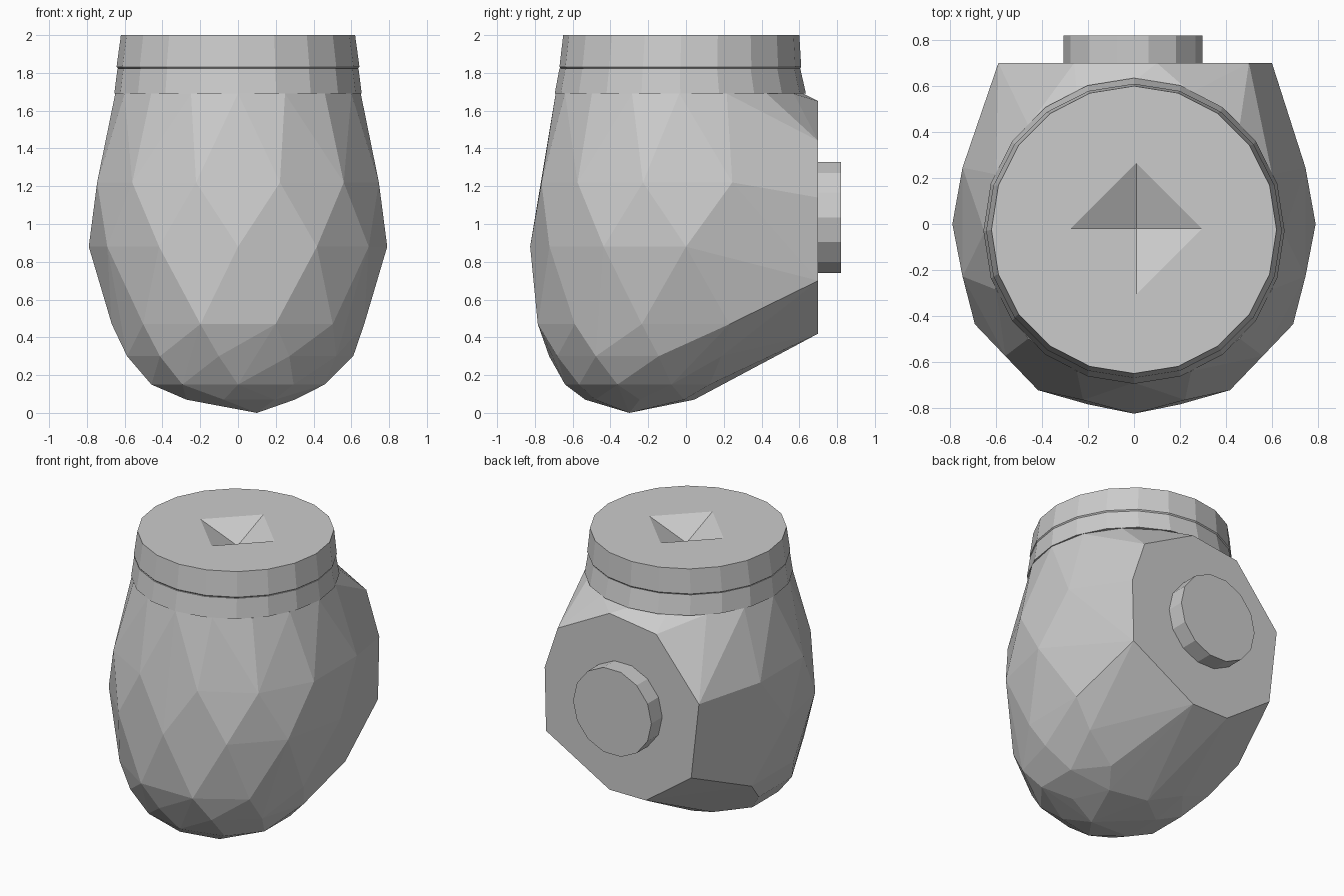
import bpy, bmesh, math
from math import cos, sin, pi

if "Cube" in bpy.data.objects:
    bpy.data.objects.remove(bpy.data.objects["Cube"])


def make_object(name, bm):
    bmesh.ops.recalc_face_normals(bm, faces=bm.faces[:])
    me = bpy.data.meshes.new(name)
    bm.to_mesh(me)
    bm.free()
    ob = bpy.data.objects.new(name, me)
    bpy.context.scene.collection.objects.link(ob)
    return ob


def loft(name, rings):
    """Closed solid through rings that share one vertex count."""
    bm = bmesh.new()
    loops = [[bm.verts.new(p) for p in r] for r in rings]
    n = len(loops[0])
    for a, b in zip(loops, loops[1:]):
        for i in range(n):
            bm.faces.new((a[i], a[(i + 1) % n], b[(i + 1) % n], b[i]))
    bm.faces.new(loops[0][::-1])
    bm.faces.new(loops[-1])
    return make_object(name, bm)


def spow(v, e):
    return math.copysign(abs(v) ** e, v)


# Faceted body: hull of staggered rings and the flat back plate outline
# ring: z, half width, front y, back y, sides, furthest y kept, phase
body_rings = [
    (0.07, 0.30, -0.54, 0.05, 7, 0.1, 0.0),
    (0.15, 0.48, -0.64, 0.20, 10, 0.2, 0.5),
    (0.30, 0.61, -0.73, 0.44, 11, 0.25, 0.0),
    (0.47, 0.69, -0.81, 0.80, 12, 0.40, 0.5),
    (0.88, 0.79, -0.825, 0.88, 12, 0.45, 0.0),
    (1.22, 0.77, -0.79, 0.85, 12, 0.40, 0.5),
    (1.69, 0.65, -0.69, 0.62, 16, 0.70, 0.0),
]
back_plate = [(0.60, 1.14), (0.50, 1.44), (0.10, 1.65), (-0.26, 1.60),
              (-0.59, 1.20), (-0.53, 0.67), (-0.18, 0.42), (0.10, 0.42),
              (0.59, 0.70)]
bm = bmesh.new()
bm.verts.new((0.1, -0.3, 0))
for z, rx, yf, yb, n, limit, phase in body_rings:
    e = 1 if z > 1.5 else 0.92
    cy = (yf + yb) / 2 if z > 1.5 or z < 0.4 else 0.0
    for i in range(n):
        a = 2 * pi * (i + phase) / n
        s = spow(sin(a), e)
        y = cy + s * ((yb - cy) if s > 0 else (cy - yf))
        if y <= limit:
            bm.verts.new((rx * spow(cos(a), e), y, z))
for x, z in back_plate:
    bm.verts.new((x, 0.7, z))
res = bmesh.ops.convex_hull(bm, input=bm.verts[:])
loose = [v for v in bm.verts if not v.link_faces]
bmesh.ops.delete(bm, geom=loose, context='VERTS')
bmesh.ops.dissolve_limit(bm, angle_limit=0.01, verts=bm.verts[:], edges=bm.edges[:])
make_object("body", bm)


# Neck collar and lid, slightly tapered bands
def neck_ring(z, rx, yf, yb, n=20):
    cy, ry = (yf + yb) / 2, (yb - yf) / 2
    return [(rx * cos(2 * pi * i / n), cy + ry * sin(2 * pi * i / n), z)
            for i in range(n)]


loft("collar", [neck_ring(1.69, 0.655, -0.695, 0.635),
                neck_ring(1.823, 0.638, -0.67, 0.605)])
lid = loft("lid", [neck_ring(1.815, 0.625, -0.655, 0.595),
                   neck_ring(1.832, 0.643, -0.67, 0.61),
                   neck_ring(2.0, 0.62, -0.65, 0.60)])

# Shallow pyramid pit in the lid
r, top = 0.286, 2.0
k = 1.2
bm = bmesh.new()
apex = bm.verts.new((0.01, -0.02, top - 0.11))
rim = [bm.verts.new((0.01 + r * k * cos(i * pi / 2), -0.02 + r * k * sin(i * pi / 2),
                     top - 0.11 + 0.11 * k)) for i in range(4)]
for i in range(4):
    bm.faces.new((apex, rim[i], rim[(i + 1) % 4]))
bm.faces.new(rim)
cutter = make_object("pit_cutter", bm)
cutter.hide_render = True
cutter.hide_set(True)
mod = lid.modifiers.new("pit", 'BOOLEAN')
mod.operation = 'DIFFERENCE'
mod.object = cutter
mod.solver = 'EXACT'
bpy.context.view_layer.objects.active = lid
bpy.ops.object.modifier_apply(modifier=mod.name)
bpy.data.objects.remove(cutter)


# Round plug on the back plate
def plug_ring(y, n=14):
    return [(-0.005 + 0.302 * cos(2 * pi * i / n), y, 1.035 + 0.302 * sin(2 * pi * i / n))
            for i in range(n)]


loft("back_plug", [plug_ring(0.69), plug_ring(0.82)])
